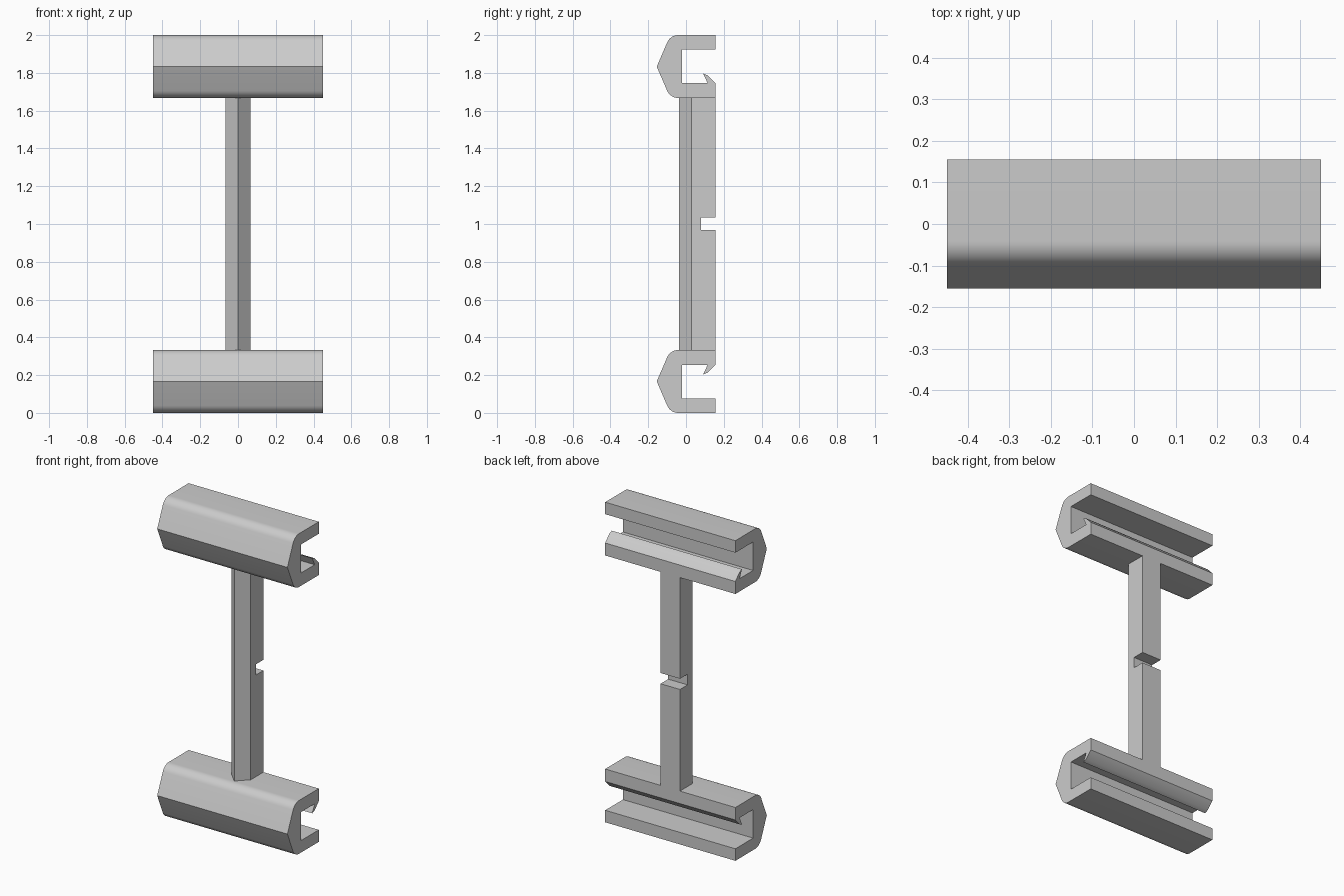
import bpy, bmesh, math
from mathutils import Vector

if "Cube" in bpy.data.objects:
    bpy.data.objects.remove(bpy.data.objects["Cube"])

grey = bpy.data.materials.new("light grey")
grey.use_nodes = True
grey.diffuse_color = (0.6, 0.6, 0.6, 1)
grey.node_tree.nodes["Principled BSDF"].inputs["Base Color"].default_value = (0.6, 0.6, 0.6, 1)


def fillet(before, corner, after, tangent, steps=8):
    """Circular arc that rounds a profile corner."""
    c = Vector(corner)
    u = (Vector(before) - c).normalized()
    v = (Vector(after) - c).normalized()
    a, b, w = c + u * tangent, c + v * tangent, math.sin(u.angle(v) / 2)
    pts = []
    for i in range(steps + 1):
        t = i / steps
        ka, kc, kb = (1 - t) ** 2, 2 * w * t * (1 - t), t * t
        pts.append(tuple((a * ka + c * kc + b * kb) / (ka + kc + kb)))
    return pts


def extrude(name, points, vector):
    """Solid from a closed outline swept along a vector."""
    bm = bmesh.new()
    face = bm.faces.new([bm.verts.new(p) for p in points])
    swept = bmesh.ops.extrude_face_region(bm, geom=[face], use_keep_orig=True)
    moved = [g for g in swept["geom"] if isinstance(g, bmesh.types.BMVert)]
    bmesh.ops.translate(bm, verts=moved, vec=vector)
    bmesh.ops.recalc_face_normals(bm, faces=bm.faces)
    mesh = bpy.data.meshes.new(name)
    bm.to_mesh(mesh)
    bm.free()
    mesh.materials.append(grey)
    obj = bpy.data.objects.new(name, mesh)
    bpy.context.collection.objects.link(obj)
    bpy.ops.object.select_all(action="DESELECT")
    obj.select_set(True)
    bpy.context.view_layer.objects.active = obj
    bpy.ops.object.shade_smooth_by_angle(angle=math.radians(25))
    return obj


# Clamp outline in (y, z): pointed rounded front, open back, barbed inner lip
back, nose = 0.155, (-0.155, 1.833)
top, bottom = (-0.083, 2.0), (-0.083, 1.667)
outline = [(back, 2.0)]
outline += fillet((back, 2.0), top, nose, 0.042)
outline += [nose]
outline += fillet(nose, bottom, (back, 1.667), 0.042)
outline += [(back, 1.667), (back, 1.745), (0.115, 1.787), (0.09, 1.797),
            (0.114, 1.747), (-0.02, 1.747), (-0.02, 1.925), (back, 1.925)]

# Upper clamp and its mirror image below
for name, flip in (("upper_clamp", False), ("lower_clamp", True)):
    extrude(name, [(-0.45, y, 2 - z if flip else z) for y, z in outline], (0.9, 0, 0))

# Post with a wedge-shaped front, in two lengths either side of the back notch
wedge = [(0, -0.037), (0.067, 0.03), (0.067, back), (-0.067, back), (-0.067, 0.03)]
neck = wedge[:2] + [(0.067, 0.08), (-0.067, 0.08)] + wedge[-1:]
for name, section, low, high in (("lower_post", wedge, 0.333, 0.968),
                                 ("post_neck", neck, 0.968, 1.035),
                                 ("upper_post", wedge, 1.035, 1.667)):
    extrude(name, [(x, y, low) for x, y in section], (0, 0, high - low))
